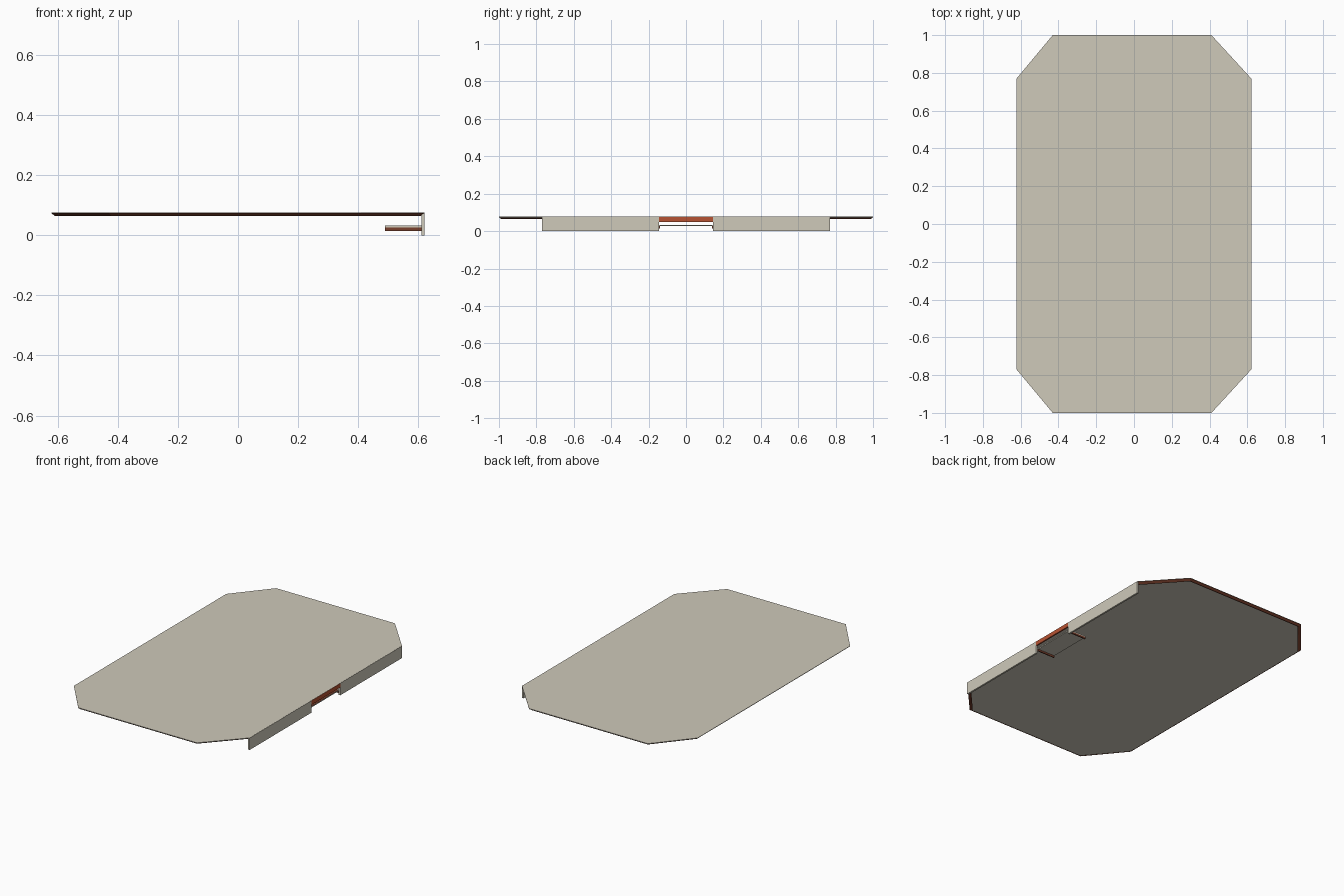
import bpy, bmesh

if "Cube" in bpy.data.objects:
    bpy.data.objects.remove(bpy.data.objects["Cube"])


def material(name, col):
    m = bpy.data.materials.new(name)
    m.diffuse_color = (*col, 1)
    m.use_nodes = True
    m.node_tree.nodes["Principled BSDF"].inputs["Base Color"].default_value = m.diffuse_color
    return m


CREAM = material("warm_grey", (0.62, 0.585, 0.49))
RUST = material("rust_orange", (0.47, 0.085, 0.032))
BROWN = material("dark_brown", (0.19, 0.05, 0.025))


def finish(name, bm, mats):
    bmesh.ops.recalc_face_normals(bm, faces=bm.faces)
    me = bpy.data.meshes.new(name)
    bm.to_mesh(me)
    bm.free()
    for m in mats:
        me.materials.append(m)
    ob = bpy.data.objects.new(name, me)
    bpy.context.collection.objects.link(ob)
    return ob


def box(name, x, y, z, mat, top_mat=None):
    bm = bmesh.new()
    bmesh.ops.create_cube(bm, size=1)
    for v in bm.verts:
        for i, (a, b) in enumerate((x, y, z)):
            v.co[i] = a if v.co[i] < 0 else b
    if top_mat:
        bm.normal_update()
        for f in bm.faces:
            f.material_index = 1 if f.normal.z > 0.5 else 0
    return finish(name, bm, [mat, top_mat] if top_mat else [mat])


# Eight-sided top sheet with a folded lip sloping inward underneath
outline = [(-0.43, -1), (0.41, -1), (0.621, -0.77), (0.621, 0.77),
           (0.41, 1), (-0.43, 1), (-0.622, 0.77), (-0.622, -0.77)]
profile = [(0, 0.077), (0, 0.074), (0.013, 0.064), (0.016, 0.064), (0.006, 0.073)]
bm = bmesh.new()
rings = [[bm.verts.new((x * (1 - o / 0.622), y * (1 - o), z)) for x, y in outline]
         for o, z in profile]
bm.faces.new(rings[0])
bm.faces.new(rings[-1])
for k in range(len(rings) - 1):
    for i in range(8):
        j = (i + 1) % 8
        f = bm.faces.new((rings[k][i], rings[k][j], rings[k + 1][j], rings[k + 1][i]))
        f.material_index = 1 if k > 0 else 0
finish("top_sheet", bm, [CREAM, BROWN])

# Side flange in two halves, leaving a notch in the middle
for s, tag in ((-1, "front"), (1, "back")):
    box("side_flange_" + tag, (0.611, 0.622), sorted((s * 0.145, s * 0.77)),
        (0, 0.0765), CREAM)

# Short folded strip above the notch
box("notch_strip", (0.613, 0.622), (-0.145, 0.145), (0.05, 0.0765), RUST)

# Small shelf behind the notch, with a hanging lip at each end
box("shelf", (0.49, 0.613), (-0.145, 0.145), (0.026, 0.033), CREAM, BROWN)
for s, tag in ((-1, "front"), (1, "back")):
    box("shelf_lip_" + tag, (0.49, 0.613), sorted((s * 0.138, s * 0.145)),
        (0.015, 0.026), BROWN)
